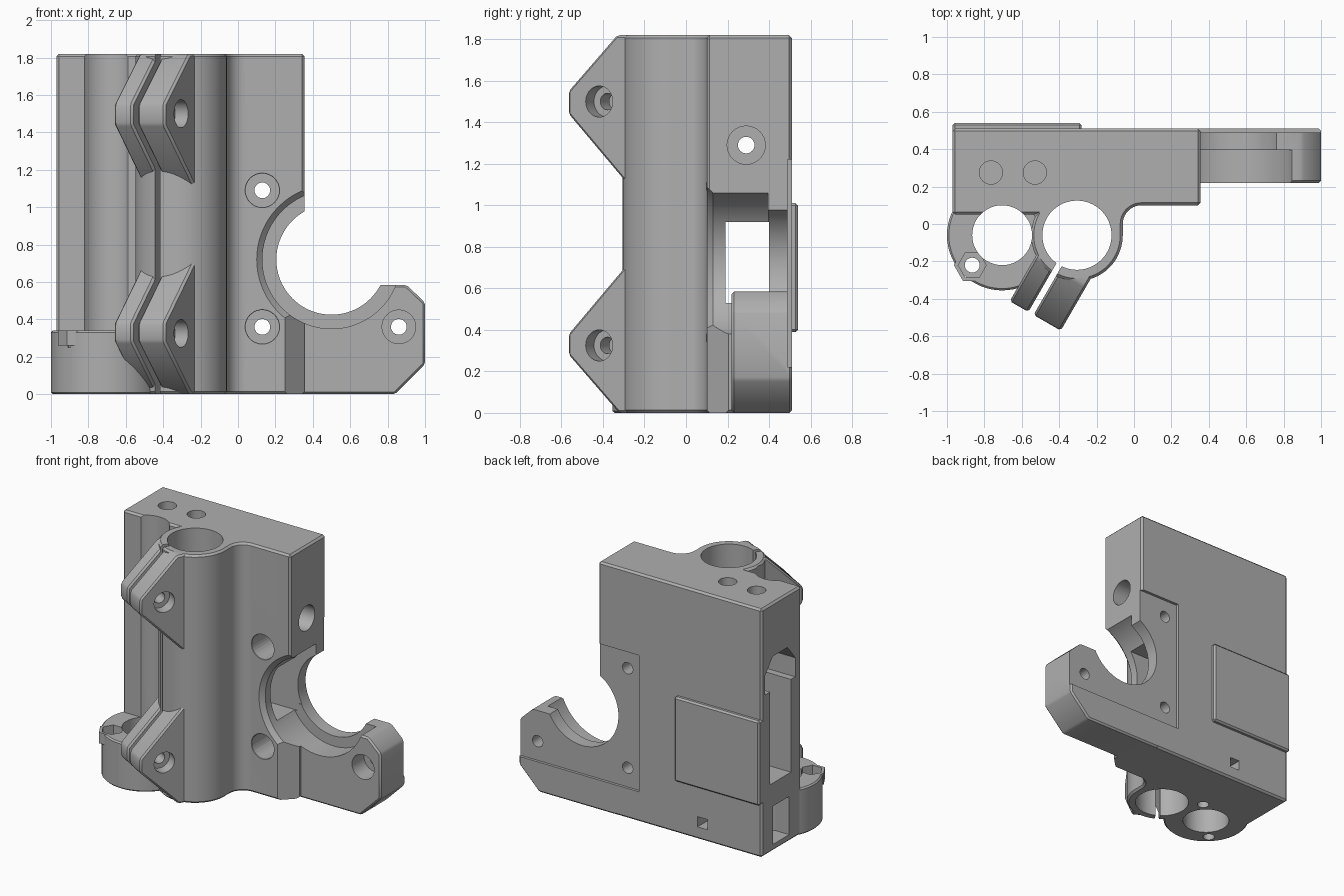
import bpy, bmesh, math
from mathutils import Vector

cube = bpy.data.objects.get("Cube")
if cube:
    bpy.data.objects.remove(cube, do_unlink=True)

GREY = (0.43, 0.43, 0.43, 1.0)
mat = bpy.data.materials.new("matte grey")
mat.use_nodes = True
mat.diffuse_color = GREY
mat.node_tree.nodes["Principled BSDF"].inputs["Base Color"].default_value = GREY

ROD = (-0.305, -0.06)      # clamped rod axis
SCREW = (-0.705, -0.06)    # lead screw axis
MOTOR = (0.5, 0.72)        # motor axis in x, z
D = Vector((-0.5, -0.866, 0))   # clamp slit direction
P = Vector((0.866, -0.5, 0))    # clamp screw direction


# Frames: map profile (u, v) and depth w to a point
def along_z(u, v, w): return (u, v, w)
def along_y(u, v, w): return (u, w, v)
def along_x(u, v, w): return (w, u, v)
def clamp(u, v, w):
    return Vector((ROD[0], ROD[1], v)) + D * u + P * w


def arc(c, r, a0, a1, n):
    return [(c[0] + r * math.cos(math.radians(a0 + (a1 - a0) * i / n)),
             c[1] + r * math.sin(math.radians(a0 + (a1 - a0) * i / n))) for i in range(n + 1)]


def circle(c, r, n=48):
    return arc(c, r, 0, 360, n)[:-1]


def rect(u0, u1, v0, v1):
    return [(u0, v0), (u1, v0), (u1, v1), (u0, v1)]


def prism(name, pts, w0, w1, frame=along_z, far=None):
    """Extrude a profile from w0 to w1, optionally to a different far profile."""
    bm = bmesh.new()
    a = [bm.verts.new(frame(u, v, w0)) for u, v in pts]
    b = [bm.verts.new(frame(u, v, w1)) for u, v in (far or pts)]
    bm.faces.new(a)
    bm.faces.new(b[::-1])
    for i in range(len(a)):
        j = (i + 1) % len(a)
        bm.faces.new((a[i], b[i], b[j], a[j]))
    bmesh.ops.recalc_face_normals(bm, faces=bm.faces)
    me = bpy.data.meshes.new(name)
    bm.to_mesh(me)
    bm.free()
    ob = bpy.data.objects.new(name, me)
    bpy.context.collection.objects.link(ob)
    return ob


parts, cutters = [], []


def part(name, pts, w0, w1, frame=along_z, bevel=0.0):
    ob = prism(name, pts, w0, w1, frame)
    if bevel:
        m = ob.modifiers.new("chamfer", "BEVEL")
        m.width, m.segments = bevel, 1
        m.limit_method, m.angle_limit = "ANGLE", math.radians(40)
    parts.append(ob)
    return ob


def cut(targets, pts, w0, w1, frame=along_z, far=None):
    ob = prism("cutter", pts, w0, w1, frame, far)
    ob.hide_render = True
    cutters.append(ob)
    for t in targets:
        m = t.modifiers.new("cut", "BOOLEAN")
        m.operation, m.solver, m.object = "DIFFERENCE", "EXACT", ob


# Main block with the rod barrel and its fillet in one outline
outline = [(-0.97, 0.05)] + arc(ROD, 0.245, 153.3, 360, 40)
outline += arc((0.04, 0.0), 0.1, 180, 90, 10)
outline += [(0.355, 0.1), (0.355, 0.51), (-0.97, 0.51)]
body = part("main_body", outline, 0, 1.82, bevel=0.018)

# Motor arm
arm = part("motor_arm", [(0.2, 0), (0.84, 0), (1.0, 0.16), (1.0, 0.49), (0.9, 0.585), (0.2, 0.585)],
           0.22, 0.51, along_y, bevel=0.012)

# Raised pad on the back
part("back_pad", rect(-0.97, -0.28, 0.39, 1.01), 0.48, 0.54, along_y, bevel=0.012)

# Lead screw nut boss and its hexagonal nut lug
boss = part("screw_nut_boss", circle(SCREW, 0.295, 64), 0, 0.34, bevel=0.01)
lug = part("nut_lug", circle((-0.865, -0.22), 0.098, 6), 0.26, 0.34)

# Clamp ears, two halves at each height
ears = []
for label, prof, zc in (
        ("upper", [(0.15, 1.82), (0.215, 1.82), (0.485, 1.55), (0.485, 1.44), (0.15, 1.095)], 1.5),
        ("lower", [(0.15, 0.725), (0.485, 0.38), (0.485, 0.28), (0.205, 0.0), (0.15, 0.0)], 0.325)):
    left = part(label + "_clamp_ear_inner", prof, -0.135, -0.02, clamp, bevel=0.012)
    right = part(label + "_clamp_ear_outer", prof, 0.012, 0.18, clamp, bevel=0.012)
    pair = [left, right]
    cut(pair, circle((0.31, zc), 0.04, 24), -0.3, 0.3, clamp)
    cut([right], circle((0.31, zc), 0.075, 32), 0.1, 0.3, clamp)
    cut([left], circle((0.31, zc), 0.075, 6), -0.3, -0.08, clamp)
    ears += pair

# Rod bore, clamp slit, lead screw clearance
cut([body, boss] + ears, circle(ROD, 0.185, 64), -0.1, 2.0)
cut([body, boss], rect(0.12, 0.6, -0.1, 2.0), -0.02, 0.012, clamp)
cut([body, boss, lug] + ears, circle(SCREW, 0.16, 48), -0.1, 2.0)

# Nut trap and screw holes in the boss
cut([boss, lug], circle((-0.865, -0.22), 0.075, 6), 0.25, 0.5)
cut([boss], circle((-0.865, -0.22), 0.04, 24), -0.1, 0.5)
cut([boss, body], circle((-0.545, 0.1), 0.04, 24), -0.1, 0.25)

# Slanted corner where the arm leaves the block
cut([body], [(0.235, 0.085), (0.45, 0.085), (0.45, 0.3)], -0.1, 0.6)

# Shallow motor seat on the back
cut([body, arm], rect(0.025, 1.2, 0.22, 1.22), 0.49, 0.7, along_y)

# Motor opening: chamfered front, wide pocket, narrower flange
cut([body], circle(MOTOR, 0.415, 72), 0.085, 0.13, along_y, far=circle(MOTOR, 0.37, 72))
cut([body, arm], circle(MOTOR, 0.37, 72), -0.02, 0.395, along_y)
cut([body, arm], circle(MOTOR, 0.295, 72), 0.3, 0.7, along_y)

# Motor screw holes with counterbores
for c in ((0.13, 1.09), (0.13, 0.36), (0.86, 0.36)):
    cut([body, arm], circle(c, 0.042, 24), -0.1, 0.7, along_y)
    cut([body, arm], circle(c, 0.09, 32), -0.05, 0.36, along_y)
    cut([body], circle(c, 0.105, 32), 0.085, 0.115, along_y, far=circle(c, 0.08, 32))

# Belt passage, side cavities and tensioner screw
cut([body], rect(0.19, 0.40, 0.53, 0.92), -1.2, 0.3, along_x)
cut([body], rect(0.17, 0.41, 0.5, 1.25), -1.2, -0.1, along_x)
cut([body], [(0.12, 1.18), (0.47, 1.18), (0.47, 1.32), (0.38, 1.43), (0.21, 1.43), (0.12, 1.32)],
    -1.2, -0.35, along_x)
cut([body], rect(0.19, 0.38, 0.05, 0.33), -1.2, -0.42, along_x)
cut([body], circle((0.29, 1.29), 0.04, 24), -1.2, 0.6, along_x)
cut([body], circle((0.29, 1.29), 0.092, 32), 0.2, 0.6, along_x)

# Vertical holes in the top and the small square hole in the back
for x in (-0.765, -0.53):
    cut([body], circle((x, 0.275), 0.062, 32), 1.3, 2.0)
cut([body], rect(-0.53, -0.45, 0.09, 0.165), 0.3, 0.7, along_y)

# Bake the modifiers, drop the cutters, colour and shade
bpy.context.view_layer.update()
dg = bpy.context.evaluated_depsgraph_get()
baked = [bpy.data.meshes.new_from_object(ob.evaluated_get(dg)) for ob in parts]
for ob, me in zip(parts, baked):
    ob.modifiers.clear()
    ob.data = me
    me.materials.clear()
    me.materials.append(mat)
    for f in me.polygons:
        f.material_index = 0
for c in cutters:
    bpy.data.objects.remove(c, do_unlink=True)
bpy.ops.object.select_all(action="DESELECT")
for ob in parts:
    ob.select_set(True)
bpy.context.view_layer.objects.active = body
bpy.ops.object.shade_smooth_by_angle(angle=math.radians(25))
